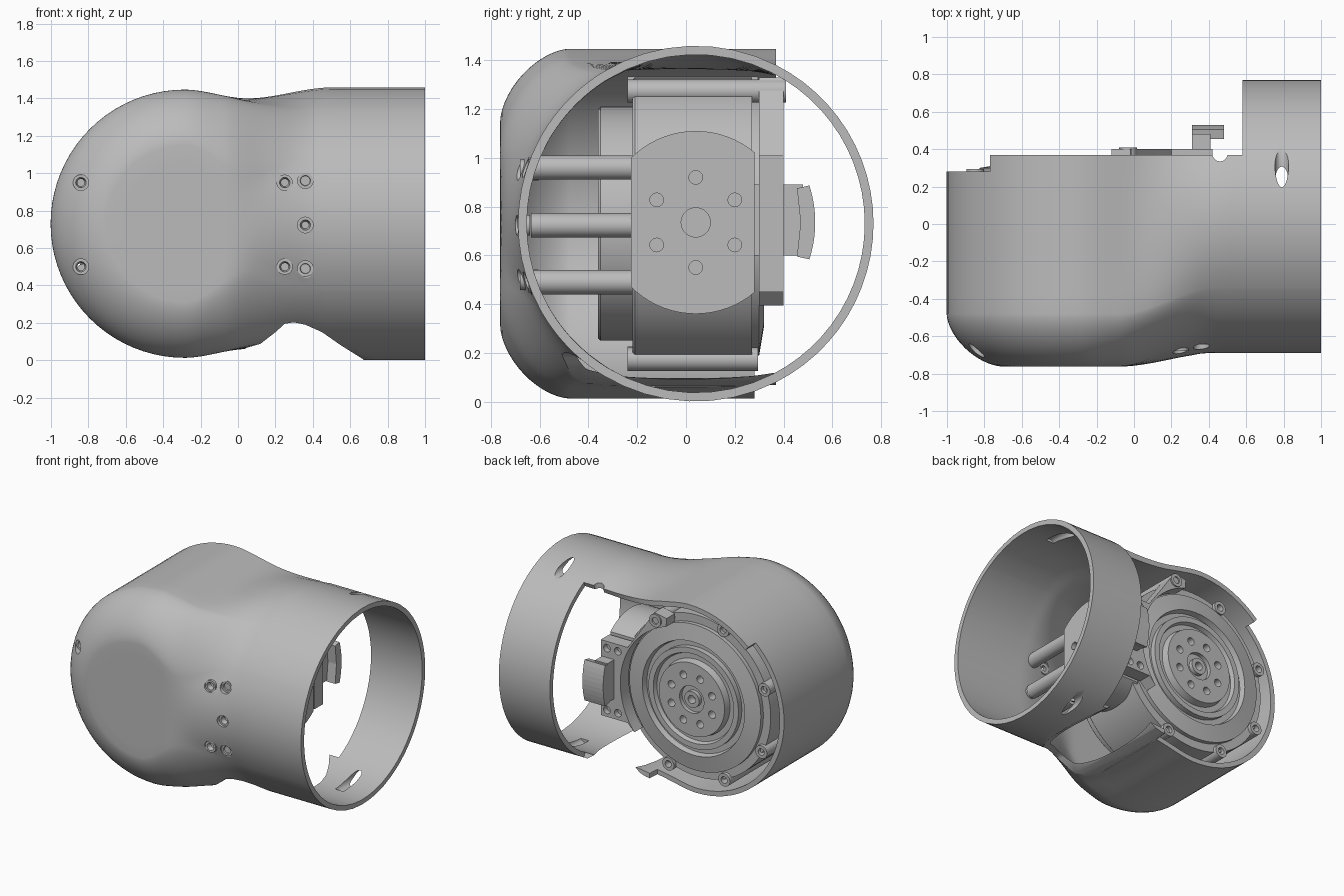
import bpy, bmesh
from math import pi, sin, cos, acos, radians
from mathutils import Matrix, Vector

if "Cube" in bpy.data.objects:
    bpy.data.objects.remove(bpy.data.objects["Cube"])

grey = bpy.data.materials.new("machined grey")
grey.use_nodes = True
GREY = (0.5, 0.5, 0.5, 1)
grey.diffuse_color = GREY
grey.node_tree.nodes["Principled BSDF"].inputs["Base Color"].default_value = GREY

CX, CZ = -0.285, 0.73      # elbow axis, runs along y
CY, TUBE_R = 0.04, 0.729   # tube axis, runs along x
CUP_R, RIM_Y = 0.717, 0.37


def finish(bm, name):
    me = bpy.data.meshes.new(name)
    bm.to_mesh(me)
    bm.free()
    ob = bpy.data.objects.new(name, me)
    bpy.context.scene.collection.objects.link(ob)
    me.materials.append(grey)
    return ob


def activate(ob):
    bpy.ops.object.select_all(action='DESELECT')
    ob.select_set(True)
    bpy.context.view_layer.objects.active = ob


def smooth(ob, angle=30):
    activate(ob)
    bpy.ops.object.shade_smooth_by_angle(angle=radians(angle))


def cyl(name, a, b, r, r2=None, segs=32):
    """Cylinder or cone from point a to point b."""
    a, b = Vector(a), Vector(b)
    bm = bmesh.new()
    m = Matrix.Translation((a + b) / 2) @ (b - a).to_track_quat('Z', 'Y').to_matrix().to_4x4()
    bmesh.ops.create_cone(bm, cap_ends=True, segments=segs, radius1=r,
                          radius2=r if r2 is None else r2, depth=(b - a).length, matrix=m)
    return finish(bm, name)


def prism(name, pts, lo, hi, axis='Y'):
    """Extrude an outline: (x, z) along Y, or (y, z) along X."""
    bm = bmesh.new()
    at = (lambda p, d: (p[0], d, p[1])) if axis == 'Y' else (lambda p, d: (d, p[0], p[1]))
    f = bm.faces.new([bm.verts.new(at(p, lo)) for p in pts])
    ext = bmesh.ops.extrude_face_region(bm, geom=[f])
    d = hi - lo
    bmesh.ops.translate(bm, vec=(0, d, 0) if axis == 'Y' else (d, 0, 0),
                        verts=[v for v in ext["geom"] if isinstance(v, bmesh.types.BMVert)])
    bmesh.ops.recalc_face_normals(bm, faces=bm.faces[:])
    return finish(bm, name)


def box(name, x, y, z):
    return prism(name, [(x[0], z[0]), (x[1], z[0]), (x[1], z[1]), (x[0], z[1])], y[0], y[1])


def lathe(name, pts, segs=72):
    """Revolve (radius, y) points about the elbow axis."""
    bm = bmesh.new()
    vs = [bm.verts.new((CX + r, y, CZ)) for r, y in pts]
    es = [bm.edges.new(p) for p in zip(vs, vs[1:])]
    bmesh.ops.spin(bm, geom=vs + es, cent=(CX, 0, CZ), axis=(0, 1, 0), angle=2 * pi, steps=segs)
    bmesh.ops.remove_doubles(bm, verts=bm.verts[:], dist=1e-4)
    bmesh.ops.recalc_face_normals(bm, faces=bm.faces[:])
    return finish(bm, name)


def cut(ob, cutter):
    cutter.hide_render = True
    mod = ob.modifiers.new("cut", 'BOOLEAN')
    mod.operation, mod.solver, mod.object = 'DIFFERENCE', 'EXACT', cutter
    activate(ob)
    bpy.ops.object.modifier_apply(modifier=mod.name)
    bpy.data.objects.remove(cutter)


def step(a, b, x):
    t = min(1, max(0, (x - a) / (b - a)))
    return t * t * (3 - 2 * t)


# Housing sections: rounded cup profile morphing into the round tube
FLAT, CORNER, SIDE = 5, 14, 8
END = acos((CY - RIM_Y) / TUBE_R)


def cup_profile(flat):
    pts = [(flat * i / FLAT, -0.762) for i in range(FLAT)]
    for i in range(CORNER):
        a = pi / 2 * i / CORNER
        pts.append((flat + (CUP_R - flat) * sin(a) ** 1.2, -0.48 - 0.282 * cos(a) ** 1.2))
    return pts + [(CUP_R, -0.48 + (RIM_Y + 0.48) * i / SIDE) for i in range(SIDE + 1)]


base = cup_profile(0.42)
run = [0]
for p, q in zip(base, base[1:]):
    run.append(run[-1] + (Vector(q) - Vector(p)).length)
arc = [(TUBE_R * sin(END * s / run[-1]), CY - TUBE_R * cos(END * s / run[-1])) for s in run]


def section(x):
    w = step(-0.08, 0.45, x)
    h = CUP_R - 0.047 * step(CX, 0.05, x) + (TUBE_R - 0.67) * step(0.05, 0.5, x)
    k = h / (CUP_R + (TUBE_R - CUP_R) * w)
    cup = cup_profile(0.42 - 0.2 * step(CX, 0.15, x))
    return [((c[0] * (1 - w) + t[0] * w) * k, c[1] * (1 - w) + t[1] * w)
            for c, t in zip(cup, arc)]


def skin(bm, rows):
    grid = [[bm.verts.new(p) for p in row] for row in rows]
    for r, s in zip(grid, grid[1:]):
        for i in range(len(r) - 1):
            bm.faces.new((r[i], r[i + 1], s[i + 1], s[i]))


bm = bmesh.new()
half = [pi / 2 + pi * i / 40 for i in range(41)]
skin(bm, [[(CX + r * cos(a), y, CZ + r * sin(a)) for r, y in base] for a in half])
RING_X = 0.58
stations = [CX + (RING_X - CX) * i / 28 for i in range(29)]
ring_stations = [RING_X + (1 - RING_X) * i / 6 for i in range(7)]
back = [END + (pi - END) * i / 12 for i in range(13)]
for side in (1, -1):
    skin(bm, [[(x, y, CZ + side * r) for r, y in section(x)]
              for x in stations + ring_stations[1:]])
    skin(bm, [[(x, CY - TUBE_R * cos(a), CZ + side * TUBE_R * sin(a)) for a in back]
              for x in ring_stations])
bmesh.ops.remove_doubles(bm, verts=bm.verts[:], dist=1e-4)
bmesh.ops.dissolve_degenerate(bm, edges=bm.edges[:], dist=1e-5)
bmesh.ops.recalc_face_normals(bm, faces=bm.faces[:])
front = min(bm.faces, key=lambda f: f.calc_center_median().y)
if front.normal.y > 0:
    bmesh.ops.reverse_faces(bm, faces=bm.faces[:])
housing = finish(bm, "housing")
solid = housing.modifiers.new("wall", 'SOLIDIFY')
solid.thickness, solid.offset = 0.036, -1
activate(housing)
bpy.ops.object.modifier_apply(modifier=solid.name)

# Underside opening, lowered rim, rim notch, cross-drilled tube holes
cut(housing, prism("opening", [(0.03, -0.1), (0.04, 0.065), (0.12, 0.088), (0.2, 0.15),
                               (0.25, 0.195), (0.3, 0.203), (0.36, 0.19), (0.45, 0.15),
                               (0.55, 0.08), (0.67, 0.005), (0.7, -0.1)], -1, 1))
cut(housing, prism("rim_step", [(-1.2, 1.26), (-0.77, 1.26), (0, 0.3), (0.04, 0.3), (0.04, -0.2),
                                (-1.2, -0.2)], 0.28, 0.6))
cut(housing, cyl("notch", (0.46, 0.375, 0.6), (0.46, 0.375, 1.7), 0.04))
for dz in (0.675, -0.675):
    cut(housing, cyl("drill", (0.79, CY + 0.02, CZ + dz), (0.79, 1, CZ + dz), 0.037))

# Front screw seats: x, z offset, surface y
for x, dz, y in [(-0.84, 0.22, -0.65), (-0.84, -0.23, -0.65), (0.25, 0.22, -0.69),
                 (0.25, -0.23, -0.69), (0.36, 0.23, -0.655), (0.36, -0.007, -0.685),
                 (0.36, -0.24, -0.655)]:
    z = CZ + dz
    cut(housing, cyl("hole", (x, -0.9, z), (x, y + 0.12, z), 0.042))
    seat = cyl("screw_seat", (x, y + 0.01, z), (x, y + 0.045, z), 0.0425)
    cut(seat, cyl("bore", (x, y, z), (x, y + 0.06, z), 0.03, 0.016))
    smooth(seat)
smooth(housing, 35)

# Standoffs between housing and drive
for dz in (0.23, -0.007, -0.24):
    smooth(cyl("standoff", (0.36, -0.635, CZ + dz), (0.36, -0.22, CZ + dz), 0.05))

# Elbow motor with stepped output face
motor = lathe("elbow_motor", [(0, -0.36), (0.47, -0.36), (0.48, -0.35), (0.48, -0.22), (0.59, -0.22),
                              (0.6, -0.21), (0.6, 0.27), (0.54, 0.27), (0.54, 0.3), (0.42, 0.32),
                              (0.41, 0.28), (0.37, 0.28), (0.37, 0.32), (0.33, 0.32), (0.32, 0.29),
                              (0.28, 0.29), (0.27, 0.34), (0.1, 0.34), (0.1, 0.31), (0.06, 0.31),
                              (0.06, 0.34), (0.03, 0.34), (0.03, 0.28), (0, 0.28)])
for i in range(8):
    a = pi / 4 * i + pi / 8
    x, z = CX + 0.18 * cos(a), CZ + 0.18 * sin(a)
    cut(motor, cyl("hole", (x, 0.28, z), (x, 0.5, z), 0.028, segs=20))
smooth(motor)

# Motor mounting lugs
for deg, top in [(65, 0.41), (112, 0.295), (160, 0.295), (206, 0.295), (247, 0.295), (292, 0.295)]:
    x, z = CX + 0.6 * cos(radians(deg)), CZ + 0.6 * sin(radians(deg))
    lug = cyl("mounting_lug", (x, -0.24, z), (x, top, z), 0.048)
    cut(lug, cyl("hole", (x, top - 0.06, z), (x, 0.6, z), 0.025, segs=20))
    smooth(lug)

# Bracket plate wrapping the motor
inner = [(CX + 0.545 * cos(radians(d)), CZ + 0.545 * sin(radians(d))) for d in range(-38, 73, 5)]
bracket = prism("bracket_plate", [(-0.12, 1.31), (-0.02, 1.33), (0.08, 1.18), (0.2, 1.01), (0.42, 1.01),
                                  (0.42, 0.45), (0.2, 0.45)] + inner, 0.3, 0.4)
for x, dz in [(0.37, 0.23), (0.28, 0.23), (0.37, -0.23), (0.28, -0.23)]:
    cut(bracket, cyl("hole", (x, 0.36, CZ + dz), (x, 0.6, CZ + dz), 0.028, segs=20))
smooth(bracket)

# Forearm drive: round face trimmed flat on two sides
ring = [(0.04 + 0.375 * cos(radians(d)), 0.735 + 0.375 * sin(radians(d))) for d in range(0, 360, 5)]
trimmed = [p for p in ring if -0.23 < p[0] < 0.305]
drive = prism("forearm_drive", trimmed, 0.2, 0.425, 'X')
for i in range(6):
    a = pi / 2 + pi / 3 * i
    y, z = 0.04 + 0.185 * cos(a), 0.735 + 0.185 * sin(a)
    cut(drive, cyl("hole", (0.37, y, z), (0.6, y, z), 0.028, segs=20))
cut(drive, cyl("recess", (0.415, 0.04, 0.735), (0.6, 0.04, 0.735), 0.06))
smooth(drive)

# Cable connector behind the drive
box("connector_body", (0.31, 0.41), (0.28, 0.48), (0.6, 0.89))
edge = [(0.04 + 0.49 * cos(radians(d)), 0.735 + 0.49 * sin(radians(d))) for d in range(-18, 19, 4)]
prism("connector_head", edge + [(0.455, 0.875), (0.47, 0.735), (0.455, 0.595)], 0.31, 0.48, 'X')
